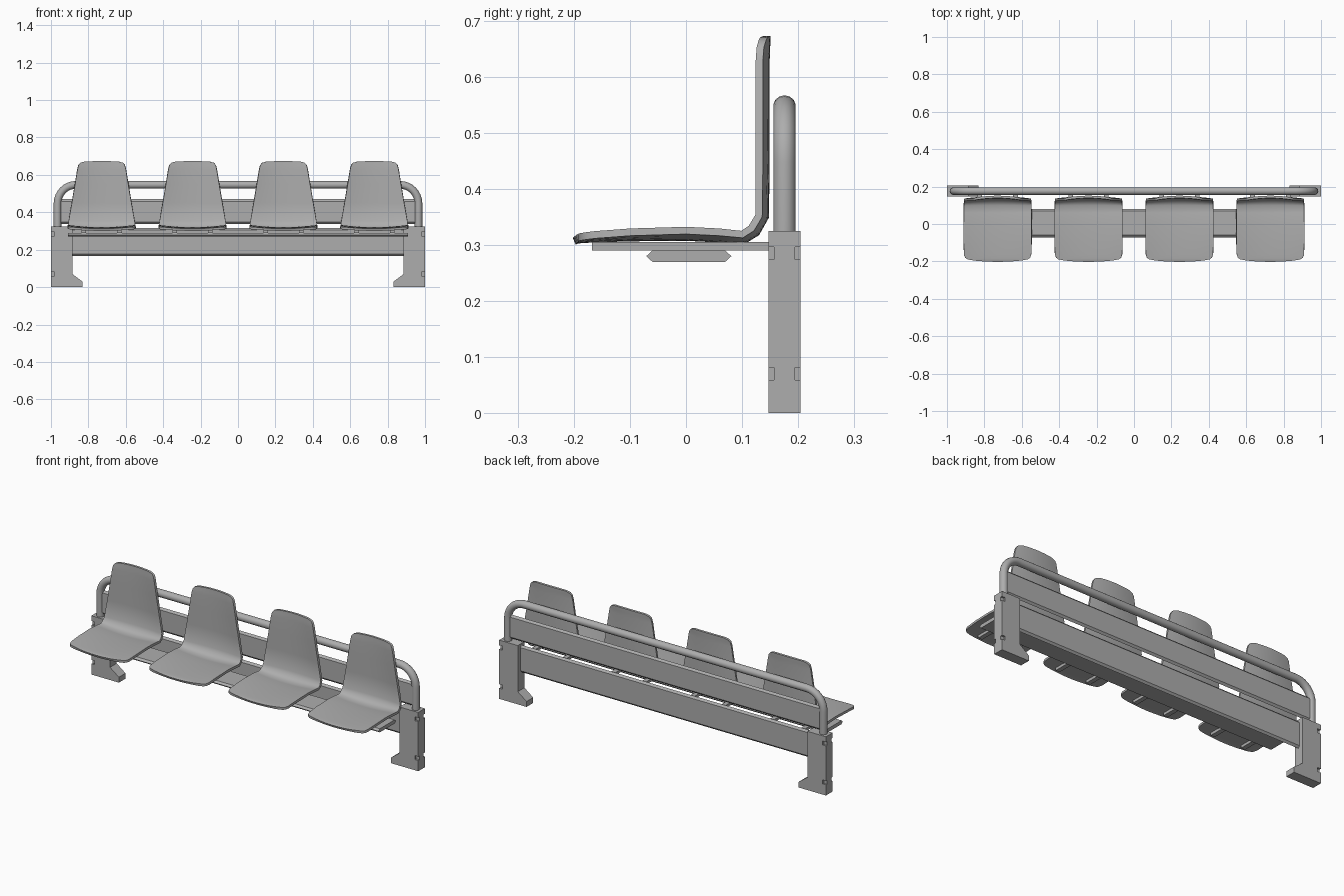
import bpy, bmesh, math
from mathutils import Vector

old = bpy.data.objects.get("Cube")
if old:
    bpy.data.objects.remove(old)

GREY = (0.42, 0.42, 0.42, 1)
mat = bpy.data.materials.new("plain grey")
mat.use_nodes = True
mat.diffuse_color = GREY
mat.node_tree.nodes["Principled BSDF"].inputs["Base Color"].default_value = GREY


def make(name, bm):
    bmesh.ops.recalc_face_normals(bm, faces=bm.faces)
    mesh = bpy.data.meshes.new(name)
    bm.to_mesh(mesh)
    bm.free()
    ob = bpy.data.objects.new(name, mesh)
    bpy.context.collection.objects.link(ob)
    mesh.materials.append(mat)
    return ob


def activate(ob):
    bpy.ops.object.select_all(action='DESELECT')
    ob.select_set(True)
    bpy.context.view_layer.objects.active = ob


def prism(name, points, offset):
    """Extrude a closed outline of 3D points along an offset."""
    bm = bmesh.new()
    face = bm.faces.new([bm.verts.new(p) for p in points])
    new = bmesh.ops.extrude_face_region(bm, geom=[face])["geom"]
    bmesh.ops.translate(bm, vec=offset,
                        verts=[v for v in new if isinstance(v, bmesh.types.BMVert)])
    return make(name, bm)


def box(name, x0, x1, y0, y1, z0, z1):
    return prism(name, [(x0, y0, z0), (x1, y0, z0), (x1, y1, z0), (x0, y1, z0)],
                 (0, 0, z1 - z0))


def beam(name, half_len, y, z, width, upright):
    """Long board with pointed edges."""
    w, t, c = width / 2, 0.01, 0.011
    outline = [(-w, 0), (c - w, -t), (w - c, -t), (w, 0), (w - c, t), (c - w, t)]
    if upright:
        pts = [(-half_len, y + b, z + a) for a, b in outline]
    else:
        pts = [(-half_len, y + a, z + b) for a, b in outline]
    return prism(name, pts, (2 * half_len, 0, 0))


# boards
beam("seat_beam", 0.91, 0.005, 0.28, 0.152, False)
beam("lower_board", 0.888, 0.172, 0.241, 0.15, True)
beam("back_board", 0.95, 0.176, 0.404, 0.132, True)

# legs with a toe and notched outer corners
LEG = [(1, 0), (1, 0.325), (0.886, 0.325), (0.886, 0.07), (0.832, 0.03), (0.832, 0)]
for side, label in ((1, "left"), (-1, "right")):
    leg = prism(label + "_leg", [(side * x, 0.147, z) for x, z in LEG], (0, 0.058, 0))
    for y in (0.147, 0.205):
        for z in (0.07, 0.285):
            cut = box("notch_cutter", side * 0.98, side * 1.02,
                      y - 0.01, y + 0.01, z - 0.011, z + 0.011)
            cut.hide_render = True
            activate(leg)
            mod = leg.modifiers.new("notch", 'BOOLEAN')
            mod.operation = 'DIFFERENCE'
            mod.object = cut
            bpy.ops.object.modifier_apply(modifier=mod.name)
            bpy.data.objects.remove(cut)

# bent tube rail
R, X, TOP = 0.1, 0.965, 0.547
half = [(X, 0.31)]
for i in range(9):
    a = i / 8 * math.pi / 2
    half.append((X - R + R * math.cos(a), TOP - R + R * math.sin(a)))
path = half + [(-x, z) for x, z in reversed(half)]
curve = bpy.data.curves.new("tube_rail", 'CURVE')
curve.dimensions = '3D'
curve.bevel_depth = 0.0205
curve.bevel_resolution = 5
curve.use_fill_caps = True
spline = curve.splines.new('POLY')
spline.points.add(len(path) - 1)
for p, (x, z) in zip(spline.points, path):
    p.co = (x, 0.176, z, 1)
rail = bpy.data.objects.new("tube_rail", curve)
bpy.context.collection.objects.link(rail)
curve.materials.append(mat)
activate(rail)
bpy.ops.object.convert(target='MESH')
bpy.ops.object.shade_smooth_by_angle(angle=math.radians(40))

# seat shell rows: y, z, half width, hollow depth, end bow
ROWS = [
    (-0.200, 0.309, 0.140, 0.002, 0.009), (-0.195, 0.312, 0.162, 0.003, 0.008),
    (-0.185, 0.315, 0.174, 0.005, 0.006), (-0.165, 0.318, 0.180, 0.007, 0.003),
    (-0.100, 0.323, 0.182, 0.010, 0), (0.000, 0.326, 0.182, 0.012, 0),
    (0.060, 0.323, 0.182, 0.012, 0), (0.100, 0.319, 0.181, 0.012, 0),
    (0.117, 0.330, 0.180, 0.012, 0), (0.130, 0.352, 0.177, 0.012, 0),
    (0.131, 0.450, 0.160, 0.012, 0), (0.131, 0.550, 0.143, 0.012, 0),
    (0.131, 0.630, 0.130, 0.012, 0), (0.133, 0.655, 0.124, 0.011, 0.002),
    (0.137, 0.667, 0.114, 0.008, 0.003), (0.141, 0.675, 0.092, 0.004, 0.005),
]
COLS = 12


def seat_shell(name, cx):
    bm = bmesh.new()
    grid = []
    for i, (y, z, w, hollow, bow) in enumerate(ROWS):
        a, b = ROWS[max(i - 1, 0)], ROWS[min(i + 1, len(ROWS) - 1)]
        along = Vector((0, b[0] - a[0], b[1] - a[1])).normalized()
        out = Vector((0, along.z, -along.y))
        inward = along if i < len(ROWS) / 2 else -along
        row = []
        for j in range(COLS + 1):
            u = 2 * j / COLS - 1
            p = Vector((cx + u * w, y, z)) + out * hollow * (1 - u * u)
            row.append(bm.verts.new(p + inward * bow * (u * u - 0.1)))
        grid.append(row)
    for r0, r1 in zip(grid, grid[1:]):
        for j in range(COLS):
            bm.faces.new((r0[j], r0[j + 1], r1[j + 1], r1[j]))
    seat = make(name, bm)
    solid = seat.modifiers.new("thickness", 'SOLIDIFY')
    solid.thickness = 0.013
    solid.offset = 0
    activate(seat)
    bpy.ops.object.modifier_apply(modifier=solid.name)
    bpy.ops.object.shade_smooth_by_angle(angle=math.radians(45))


# seats, each on two straps
for n, cx in enumerate((-0.729, -0.243, 0.243, 0.729), 1):
    seat_shell(f"seat_{n}", cx)
    for k, dx in enumerate((-0.095, 0.095), 1):
        box(f"seat_{n}_strap_{k}", cx + dx - 0.0125, cx + dx + 0.0125,
            -0.168, 0.165, 0.29, 0.305)
